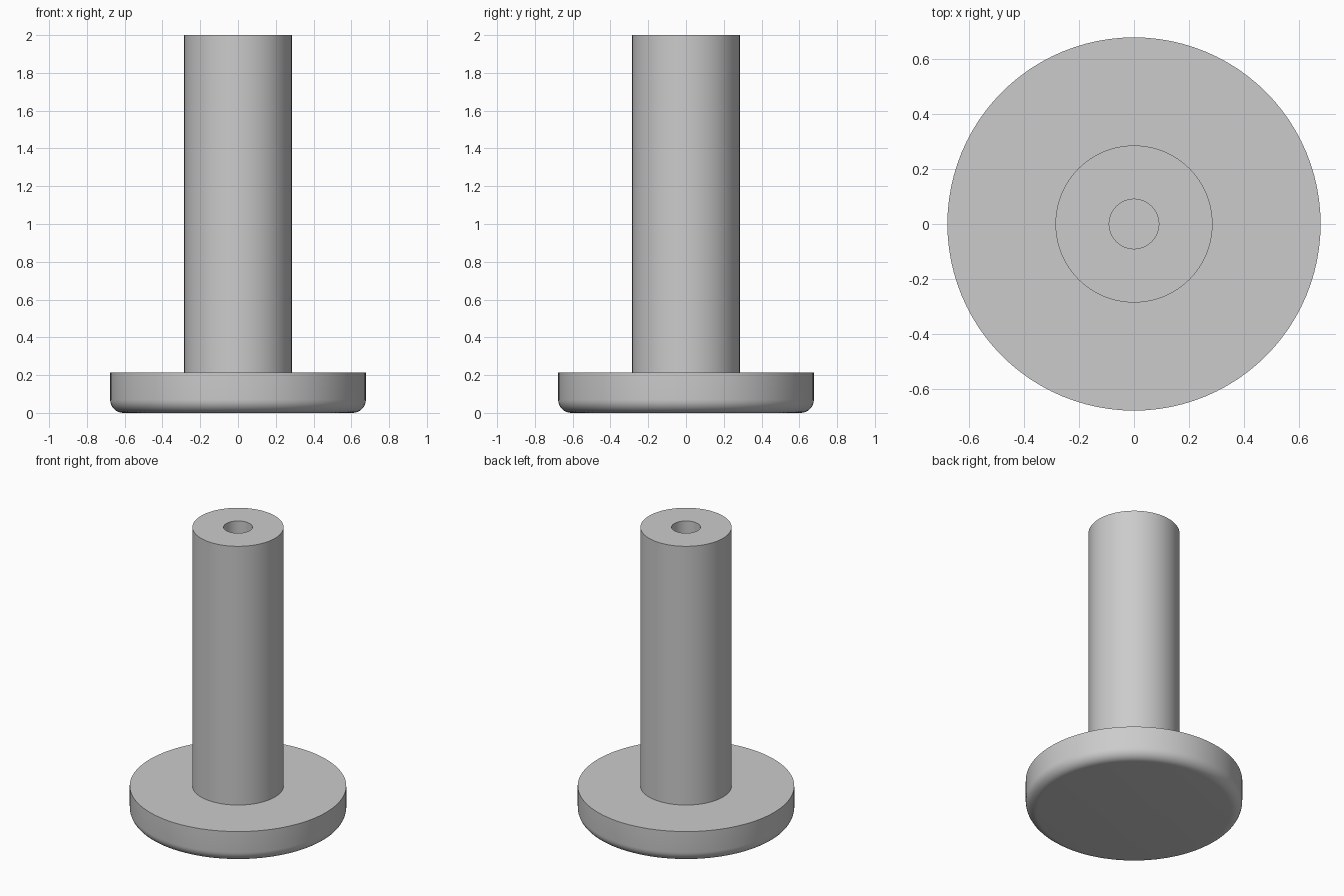
import bpy, bmesh, math

if "Cube" in bpy.data.objects:
    bpy.data.objects.remove(bpy.data.objects["Cube"])

SEGMENTS = 96

grey = bpy.data.materials.new("light_grey")
grey.diffuse_color = (0.6, 0.6, 0.6, 1.0)
grey.use_nodes = True
grey.node_tree.nodes["Principled BSDF"].inputs["Base Color"].default_value = grey.diffuse_color


def lathe(name, profile):
    """Spin an (r, z) profile around the z axis into a smooth solid."""
    bm = bmesh.new()
    verts = [bm.verts.new((r, 0, z)) for r, z in profile]
    edges = [bm.edges.new(pair) for pair in zip(verts, verts[1:])]
    bmesh.ops.spin(bm, geom=verts + edges, cent=(0, 0, 0), axis=(0, 0, 1),
                   angle=math.tau, steps=SEGMENTS, use_duplicate=False)
    bmesh.ops.remove_doubles(bm, verts=bm.verts, dist=1e-5)
    bmesh.ops.recalc_face_normals(bm, faces=bm.faces)
    mesh = bpy.data.meshes.new(name)
    bm.to_mesh(mesh)
    bm.free()
    mesh.materials.append(grey)
    obj = bpy.data.objects.new(name, mesh)
    bpy.context.collection.objects.link(obj)
    bpy.ops.object.select_all(action='DESELECT')
    obj.select_set(True)
    bpy.context.view_layer.objects.active = obj
    bpy.ops.object.shade_smooth_by_angle(angle=math.radians(30))
    return obj


# Flanged foot with a rounded lower rim, round shaft and blind bore in its top
foot_r, foot_h, fillet = 0.677, 0.215, 0.07
shaft_r, bore_r, bore_floor = 0.285, 0.09, 1.0

rim = [(foot_r - fillet + fillet * math.sin(a), fillet - fillet * math.cos(a))
       for a in (math.pi / 2 * i / 8 for i in range(9))]
lathe("flanged_post", [(0, 0)] + rim + [
    (foot_r, foot_h), (shaft_r, foot_h), (shaft_r, 2.0),
    (bore_r, 2.0), (bore_r, bore_floor), (0, bore_floor)])
